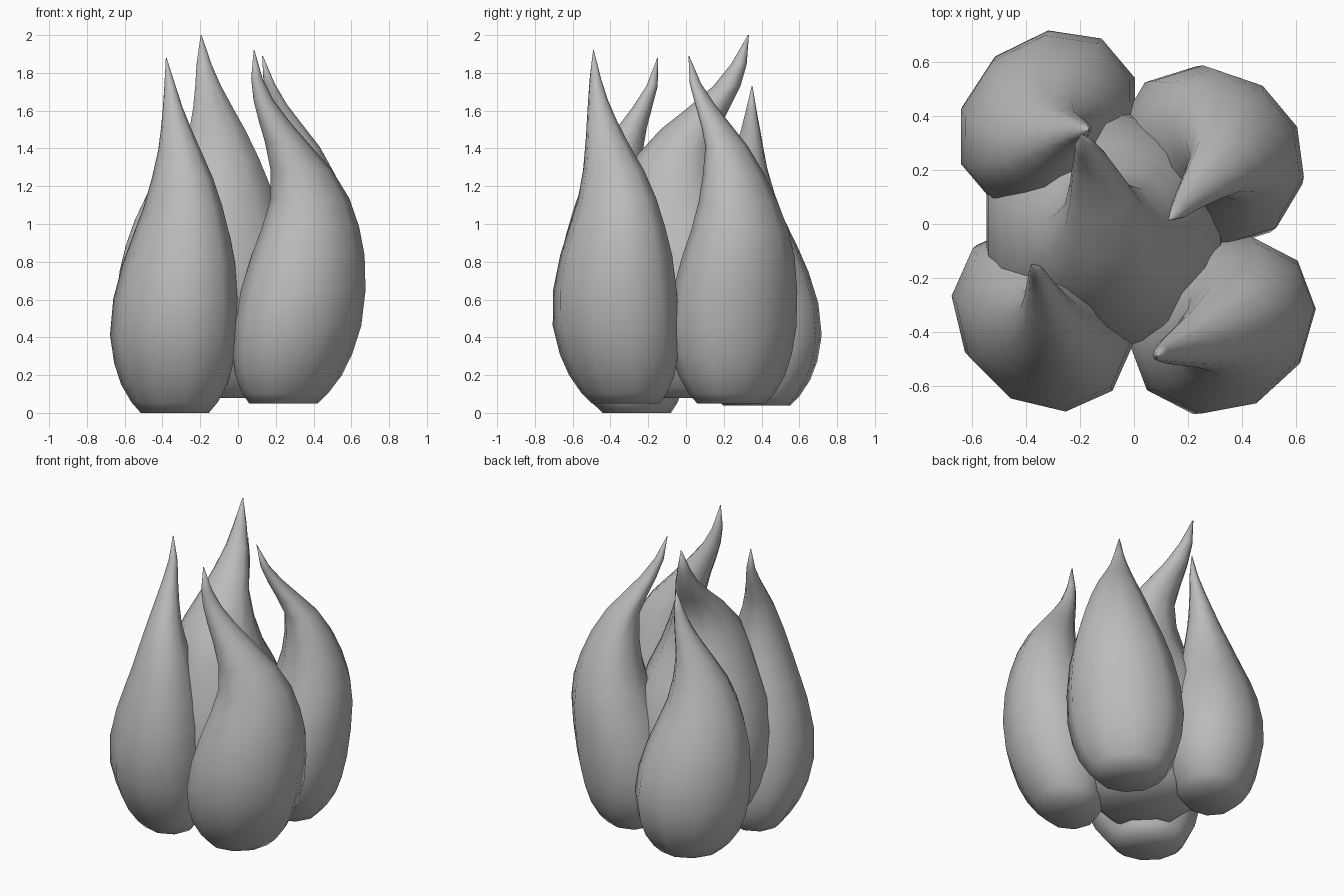
import bpy
import bmesh
import math
from mathutils import Matrix, Vector

SIDES = 10

# Each flame is broader around the cluster than towards its middle
BROAD, THIN = 1.085, .92

# Shared teardrop profile: fraction of the height -> radius
PROFILE = [(0, .18), (.03, .228), (.08, .28), (.14, .314), (.22, .335), (.32, .328),
           (.42, .297), (.5, .255), (.58, .208), (.66, .162), (.74, .112),
           (.8, .08), (.86, .052), (.92, .03), (1, .002)]

# Height fractions at which every flame's centre line is given
KEYS = [0, .25, .5, .62, .74, .84, .92, 1]

# name: base height, tip height, broad and thin scale,
#       direction of the broad side, turn of the facets, centre line
FLAMES = {
    "front_right_flame": (0, 1.88, BROAD, THIN, -45, 0, [
        (-.335, -.26), (-.34, -.355), (-.3, -.38), (-.29, -.38),
        (-.31, -.34), (-.34, -.25), (-.36, -.18), (-.38, -.15)]),
    "front_left_flame": (.05, 1.92, BROAD, THIN, 45, -3, [
        (.24, -.32), (.325, -.375), (.385, -.365), (.365, -.37),
        (.255, -.42), (.15, -.46), (.1, -.48), (.085, -.49)]),
    "back_left_flame": (.05, 1.89, BROAD, THIN, -45, -6, [
        (.24, .24), (.28, .25), (.36, .285), (.36, .265),
        (.32, .215), (.225, .12), (.165, .05), (.13, .015)]),
    "back_right_flame": (.04, 1.73, BROAD, THIN, 45, 14, [
        (-.3, .375), (-.32, .385), (-.35, .335), (-.34, .31),
        (-.29, .32), (-.23, .34), (-.19, .345), (-.17, .35)]),
    "centre_flame": (.08, 2, 1.38, 1.38, 0, 18, [
        (-.09, -.02), (-.11, -.02), (-.1, -.05), (-.1, -.07),
        (-.11, .02), (-.15, .19), (-.18, .28), (-.195, .33)]),
}


def make_material(name, colour):
    material = bpy.data.materials.new(name)
    material.use_nodes = True
    material.diffuse_color = colour
    shader = next(n for n in material.node_tree.nodes if n.type == 'BSDF_PRINCIPLED')
    shader.inputs["Base Color"].default_value = colour
    return material


def centre_at(path, fraction):
    """Smooth centre line through the key points (Catmull-Rom style tangents)."""
    last = len(KEYS) - 1
    i = max(k for k in range(last) if KEYS[k] <= fraction)
    span = KEYS[i + 1] - KEYS[i]
    s = (fraction - KEYS[i]) / span

    def slope(k, axis):
        a, b = max(k - 1, 0), min(k + 1, last)
        return (path[b][axis] - path[a][axis]) / (KEYS[b] - KEYS[a]) * span

    result = []
    for axis in range(2):
        start, end = path[i][axis], path[i + 1][axis]
        m, n = slope(i, axis), slope(i + 1, axis)
        eased = s * s * (3 - 2 * s)
        result.append(start + (end - start) * eased
                      + m * s * (1 - s) ** 2 - n * s * s * (1 - s))
    return result


def make_flame(name, base, tip, broad, thin, direction, turn, path, material):
    bm = bmesh.new()
    rings = []
    spin = Matrix.Rotation(math.radians(direction), 3, 'Z')
    # Stack oval rings of the profile along the bending centre line
    for fraction, radius in PROFILE:
        centre = Vector((*centre_at(path, fraction), base + (tip - base) * fraction))
        ring = []
        for k in range(SIDES):
            angle = math.radians(turn) + math.tau * k / SIDES
            offset = Vector((broad * math.cos(angle), thin * math.sin(angle), 0))
            ring.append(bm.verts.new(centre + spin @ offset * radius))
        rings.append(ring)
    # Skin between neighbouring rings
    for lower, upper in zip(rings, rings[1:]):
        for k in range(SIDES):
            n = (k + 1) % SIDES
            bm.faces.new((lower[k], lower[n], upper[n], upper[k]))
    # Flat bottom and tiny tip cap
    bm.faces.new(rings[0][::-1])
    bm.faces.new(rings[-1])
    for face in bm.faces:
        face.smooth = True
    mesh = bpy.data.meshes.new(name)
    bm.to_mesh(mesh)
    bm.free()
    mesh.materials.append(material)
    flame = bpy.data.objects.new(name, mesh)
    bpy.context.collection.objects.link(flame)


cube = bpy.data.objects.get("Cube")
if cube:
    bpy.data.objects.remove(cube, do_unlink=True)

grey = make_material("plain grey", (.5, .5, .5, 1))
for flame_name, settings in FLAMES.items():
    make_flame(flame_name, *settings, grey)
